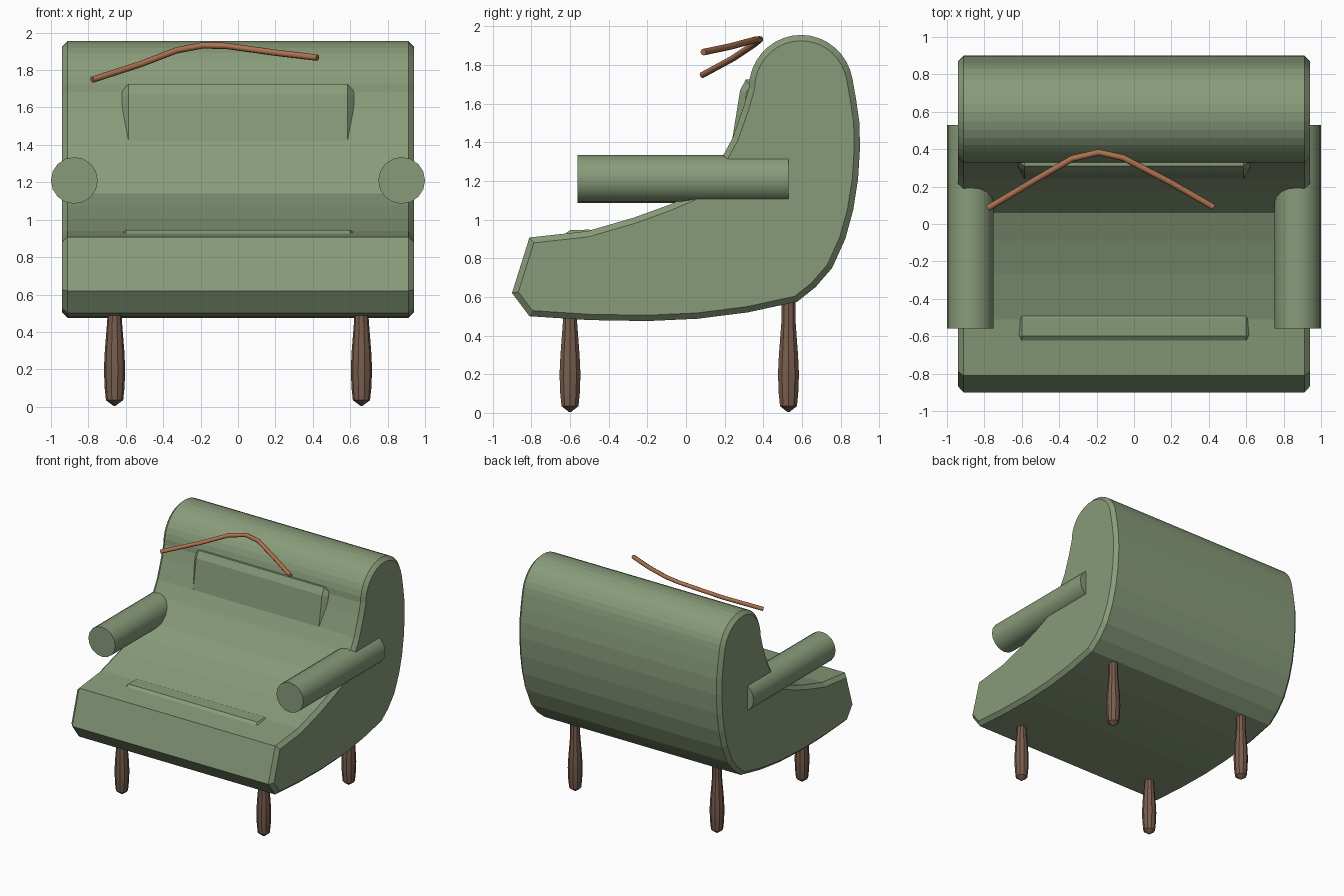
import bpy, bmesh
from math import sin, cos, pi, radians

cube = bpy.data.objects.get("Cube")
if cube:
    bpy.data.objects.remove(cube, do_unlink=True)


def material(name, rgb):
    m = bpy.data.materials.new(name)
    m.use_nodes = True
    m.diffuse_color = (*rgb, 1)
    m.node_tree.nodes["Principled BSDF"].inputs["Base Color"].default_value = (*rgb, 1)
    return m


GREEN = material("sage_fabric", (0.25, 0.33, 0.195))
WOOD = material("dark_wood", (0.19, 0.112, 0.075))
COPPER = material("copper_brown", (0.42, 0.17, 0.08))


def finish(name, bm, mat, smooth=None):
    bmesh.ops.recalc_face_normals(bm, faces=bm.faces)
    me = bpy.data.meshes.new(name)
    bm.to_mesh(me)
    bm.free()
    me.materials.append(mat)
    ob = bpy.data.objects.new(name, me)
    bpy.context.collection.objects.link(ob)
    if smooth:
        bpy.ops.object.select_all(action='DESELECT')
        ob.select_set(True)
        bpy.context.view_layer.objects.active = ob
        bpy.ops.object.shade_smooth_by_angle(angle=radians(smooth))
    return ob


def extruded(name, profile, half, edge, mat):
    """Side profile (y, z) extruded across x, with chamfered ends."""
    bm = bmesh.new()
    cap = bm.faces.new([bm.verts.new((-half, y, z)) for y, z in profile])
    new = bmesh.ops.extrude_face_region(bm, geom=[cap], use_keep_orig=True)["geom"]
    for v in new:
        if isinstance(v, bmesh.types.BMVert):
            v.co.x = half
    bmesh.ops.recalc_face_normals(bm, faces=bm.faces)
    caps = [f for f in bm.faces if abs(f.normal.x) > 0.9]
    bmesh.ops.inset_region(bm, faces=caps, thickness=edge, depth=edge,
                           use_even_offset=True)
    return finish(name, bm, mat)


def lathe(name, profile, sides, place, mat, smooth):
    """Rings of (radius, height) joined into a closed turned shape."""
    bm = bmesh.new()
    rings = [[bm.verts.new(place(r * cos(2 * pi * i / sides), r * sin(2 * pi * i / sides), h))
              for i in range(sides)] for r, h in profile]
    for a, b in zip(rings, rings[1:]):
        for i in range(sides):
            j = (i + 1) % sides
            bm.faces.new((a[i], a[j], b[j], b[i]))
    bm.faces.new(rings[0])
    bm.faces.new(rings[-1])
    return finish(name, bm, mat, smooth)


# Body: seat slope, rounded backrest top, curved back and belly
seat = [(-0.90, 0.62), (-0.81, 0.907), (-0.51, 0.94), (-0.27, 1.01), (-0.09, 1.075),
        (0.06, 1.14), (0.18, 1.31), (0.24, 1.42), (0.295, 1.575)]
crown = [(0.595 - 0.27 * cos(pi * t / 18), 1.68 + 0.275 * sin(pi * t / 18)) for t in range(18)]
back = [(0.88, 1.62), (0.897, 1.50), (0.90, 1.37), (0.89, 1.21), (0.865, 1.05), (0.824, 0.90),
        (0.756, 0.75), (0.67, 0.65), (0.575, 0.575), (0.32, 0.52), (0.06, 0.487),
        (-0.20, 0.475), (-0.50, 0.48), (-0.81, 0.50)]
extruded("sofa_body", seat + crown + back, 0.912, 0.03, GREEN)

# Cushions sunk into the backrest and seat
extruded("back_cushion", [(0.24, 1.42), (0.28, 1.67), (0.31, 1.725), (0.36, 1.725), (0.42, 1.42)],
         0.585, 0.035, GREEN)
extruded("seat_cushion", [(-0.64, 0.915), (-0.60, 0.945), (-0.50, 0.948), (-0.46, 0.93),
                          (-0.46, 0.85), (-0.64, 0.85)], 0.60, 0.025, GREEN)

# Arms and legs
for side, sx in (("left", 1), ("right", -1)):
    lathe(side + "_arm", [(0.125, -0.56), (0.125, 0.53)], 16,
          lambda a, b, h: (sx * 0.875 + a, h, 1.21 + b), GREEN, 40)
    for end, y, top in (("front", -0.60, 0.53), ("back", 0.53, 0.62)):
        lathe(f"{end}_{side}_leg",
              [(0.006, 0.005), (0.046, 0.035), (0.053, 0.10), (0.057, 0.20), (0.052, 0.30),
               (0.044, 0.40), (0.038, 0.48), (0.038, top)], 10,
              lambda a, b, h: (sx * 0.66 + a, y + b, h), WOOD, 35)

# Bent rod floating before the backrest
path = [(-0.78, 0.085, 1.748), (-0.52, 0.24, 1.832), (-0.33, 0.35, 1.905), (-0.19, 0.383, 1.932),
        (-0.06, 0.355, 1.929), (0.19, 0.225, 1.894), (0.425, 0.09, 1.866)]
curve = bpy.data.curves.new("rod_path", 'CURVE')
curve.dimensions = '3D'
curve.bevel_depth = 0.017
curve.bevel_resolution = 2
curve.use_fill_caps = True
spline = curve.splines.new('POLY')
spline.points.add(len(path) - 1)
for p, co in zip(spline.points, path):
    p.co = (*co, 1)
curve.materials.append(COPPER)
bpy.context.collection.objects.link(bpy.data.objects.new("bent_rod", curve))
